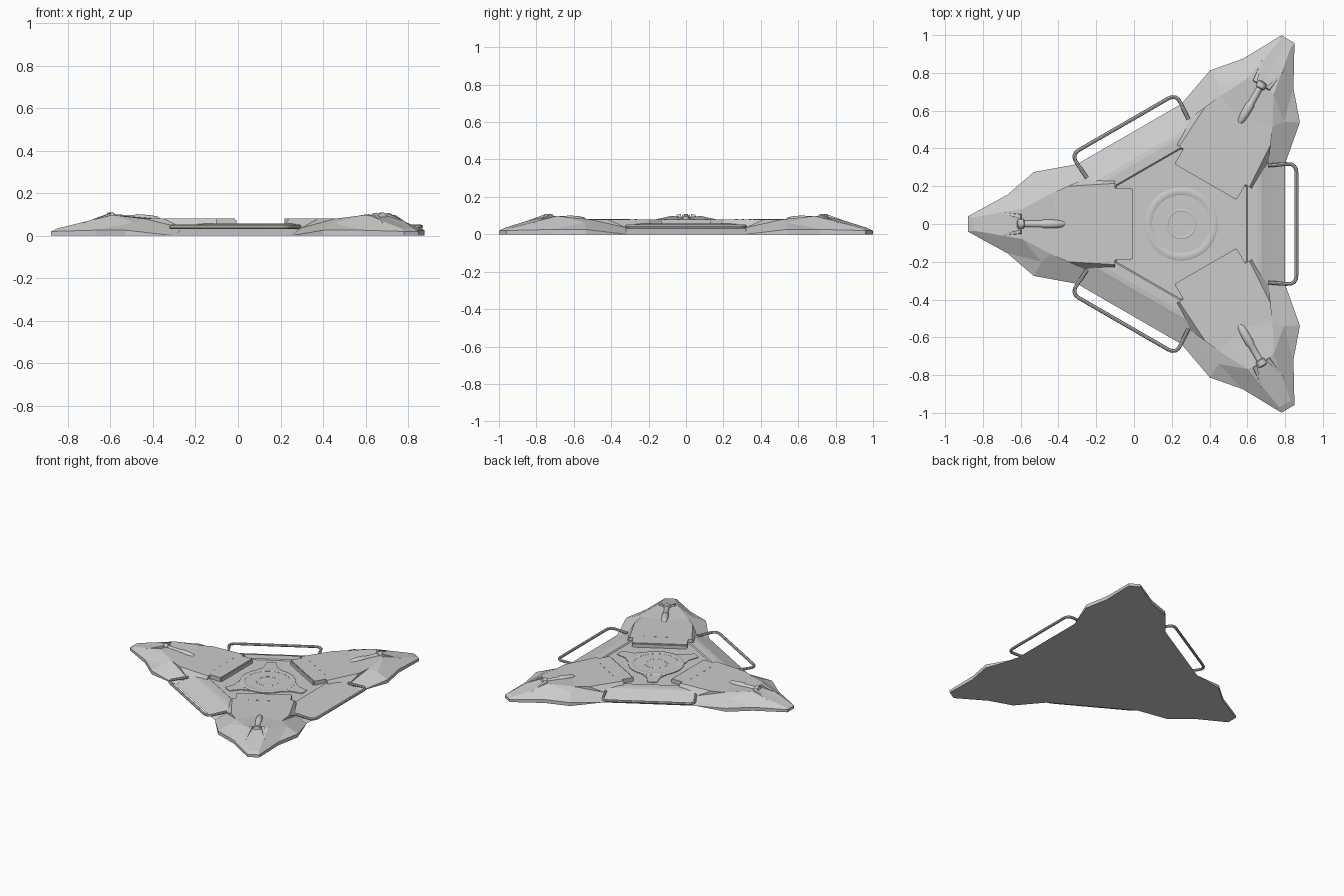
import bpy, bmesh
from math import pi, cos, sin, radians
from mathutils import Matrix, Vector

if "Cube" in bpy.data.objects:
    bpy.data.objects.remove(bpy.data.objects["Cube"])

CENTRE = Matrix.Translation((0.25, 0, 0))      # three-fold axis of the platform


def turn(k, arm):
    """Placement k of 3: local +x points along an arm or across a side."""
    return CENTRE @ Matrix.Rotation(radians(120 * k + (180 if arm else 0)), 4, 'Z')


def add(name, verts, faces, matrix=Matrix(), smooth=False):
    bm = bmesh.new()
    vs = [bm.verts.new(matrix @ Vector(v)) for v in verts]
    for f in faces:
        bm.faces.new([vs[i] for i in f])
    bmesh.ops.remove_doubles(bm, verts=bm.verts, dist=1e-5)
    bmesh.ops.recalc_face_normals(bm, faces=bm.faces)
    me = bpy.data.meshes.new(name)
    bm.to_mesh(me)
    bm.free()
    ob = bpy.data.objects.new(name, me)
    bpy.context.collection.objects.link(ob)
    if smooth:
        bpy.ops.object.select_all(action='DESELECT')
        ob.select_set(True)
        bpy.context.view_layer.objects.active = ob
        bpy.ops.object.shade_smooth_by_angle(angle=radians(35))
    return ob


def loft(name, rings, caps=True, closed=False, matrix=Matrix(), smooth=False):
    n = len(rings[0])
    m = len(rings)
    faces = [(i * n + j, i * n + (j + 1) % n, (i + 1) % m * n + (j + 1) % n, (i + 1) % m * n + j)
             for i in range(m if closed else m - 1) for j in range(n)]
    if caps:
        faces += [tuple(range(n)), tuple(range((m - 1) * n, m * n))]
    return add(name, [v for r in rings for v in r], faces, matrix, smooth)


def lathe(name, profile, n, matrix, closed=False, smooth=True):
    """Profile of (radius, height) turned about local z."""
    rings = [[(r * cos(2 * pi * j / n), r * sin(2 * pi * j / n), z) for j in range(n)] for r, z in profile]
    return loft(name, rings, not closed, closed, matrix, smooth)


# Central deck: three sloped sides, a raised band and a shallow recess
def hexring(d, t, z):
    return [Matrix.Rotation(radians(120 * k), 3, 'Z') @ Vector((d, s * t, z))
            for k in range(3) for s in (-1, 1)]


loft("deck", [hexring(.55, .317, 0), hexring(.44, .32, .046), hexring(.425, .315, .053),
              hexring(.40, .30, .057), hexring(.352, .20, .057), hexring(.345, .197, .05)], matrix=CENTRE)

# Faceted arm, half of it listed and mirrored
half = [(.265, 0, .08), (.265, .19, .08), (.35, .19, .08), (.35, .215, .08), (.60, .2, .08),
        (.69, .16, .08), (.64, 0, .081), (.86, 0, .09), (.84, .08, .098), (1.10, 0, .034),
        (1.10, .035, .034), (1.13, 0, .02), (1.13, .04, .02), (.92, .155, .026), (.78, .275, .026),
        (.55, .317, 0), (.51, .24, .036), (1.13, 0, 0), (1.13, .04, 0), (.92, .155, 0),
        (.78, .275, 0), (.265, 0, .045), (.265, .19, .045), (.35, .19, .045), (.35, .23, .055),
        (.2, 0, 0), (.74, .2, .062)]
tris = [(0, 1, 2, 3, 4, 6), (4, 5, 6), (6, 5, 8, 7), (5, 26, 8), (26, 14, 13), (26, 13, 8),
        (5, 15, 26), (15, 14, 26), (8, 13, 10), (13, 12, 10), (7, 8, 10, 9), (9, 10, 12, 11),
        (11, 12, 18, 17), (12, 13, 19, 18), (13, 14, 20, 19), (14, 15, 20), (3, 16, 4), (4, 16, 5),
        (5, 16, 15), (3, 24, 16), (2, 3, 24, 23), (1, 2, 23, 22), (0, 1, 22, 21),
        (17, 18, 19, 20, 15, 25)]
n = len(half)
arm_verts = half + [(x, -y, z) for x, y, z in half]
arm_faces = tris + [tuple(i + n for i in reversed(f)) for f in tris]
BOX = [(0, 1, 3, 2), (4, 5, 7, 6), (0, 1, 5, 4), (2, 3, 7, 6), (0, 2, 6, 4), (1, 3, 7, 5)]

for k in range(3):
    A, S = turn(k, True), turn(k, False)
    add(f"arm_{k}", arm_verts, arm_faces, A)

    # Strut lying along the arm, ending in a flange
    tilt = Matrix.Translation((.61, 0, .071)) @ Matrix.Rotation(radians(87.5), 4, 'Y')
    lathe(f"strut_{k}", [(.006, 0), (.019, .02), (.024, .06), (.025, .12), (.02, .13), (.019, .22),
                         (.027, .225), (.027, .255), (.012, .26)], 16, A @ tilt)

    for s in (-1, 1):
        # Wedges flanking the flange
        add(f"wedge_{k}_{s}", [(.84, s * .025, .08), (.84, s * .055, .08), (.98, s * .065, .06),
                               (.85, s * .028, .108), (.85, s * .05, .104)],
            [(0, 1, 4, 3), (3, 4, 2), (0, 3, 2), (1, 2, 4), (0, 2, 1)], A)
        # Small slots on the hood
        for c in (.04, .11):
            add(f"slot_{k}_{s}_{c}", [(x, s * c + y, z) for x in (.372, .378) for y in (-.008, .008)
                                      for z in (.078, .082)], BOX, A)

    # Rim along the hood front
    add(f"hood_rim_{k}", [(x, y, z) for x in (.257, .27) for y in (-.185, .185)
                          for z in (.05, .074)], BOX, A)

    # Bumper rail on each side: bent tube
    path = [(.46, .31), (.55, .317), (.58, .317), (.597, .308), (.607, .293), (.61, .27)]
    path += [(x, -y) for x, y in reversed(path)]
    rings = []
    for i, p in enumerate(path):
        a, b = Vector(path[max(i - 1, 0)]), Vector(path[min(i + 1, len(path) - 1)])
        t = (b - a).normalized()
        rings.append([(p[0] - t.y * .01 * cos(q), p[1] + t.x * .01 * cos(q), .042 + .01 * sin(q))
                      for q in [2 * pi * j / 8 for j in range(8)]])
    loft(f"bumper_rail_{k}", rings, matrix=S, smooth=True)

# Three-pointed emblem-free hub plate and its rings
star = [Matrix.Rotation(radians(120 * k), 3, 'Z') @ Vector(p) for k in range(3)
        for p in ((.18, -.085, 0), (.225, -.048, 0), (.305, -.032, 0), (.31, 0, 0),
                  (.305, .032, 0), (.225, .048, 0), (.18, .085, 0))]
loft("hub_plate", [[(p.x, p.y, z) for p in star] for z in (.045, .055)], matrix=CENTRE)
for name, r0, r1, z in (("outer_ring", .155, .193, .058), ("inner_ring", .066, .08, .058)):
    lathe(name, [(r0, .045), (r0, z - .002), (r0 + .003, z), (r1 - .003, z), (r1, z - .002), (r1, .045)],
          48, CENTRE, closed=True)
